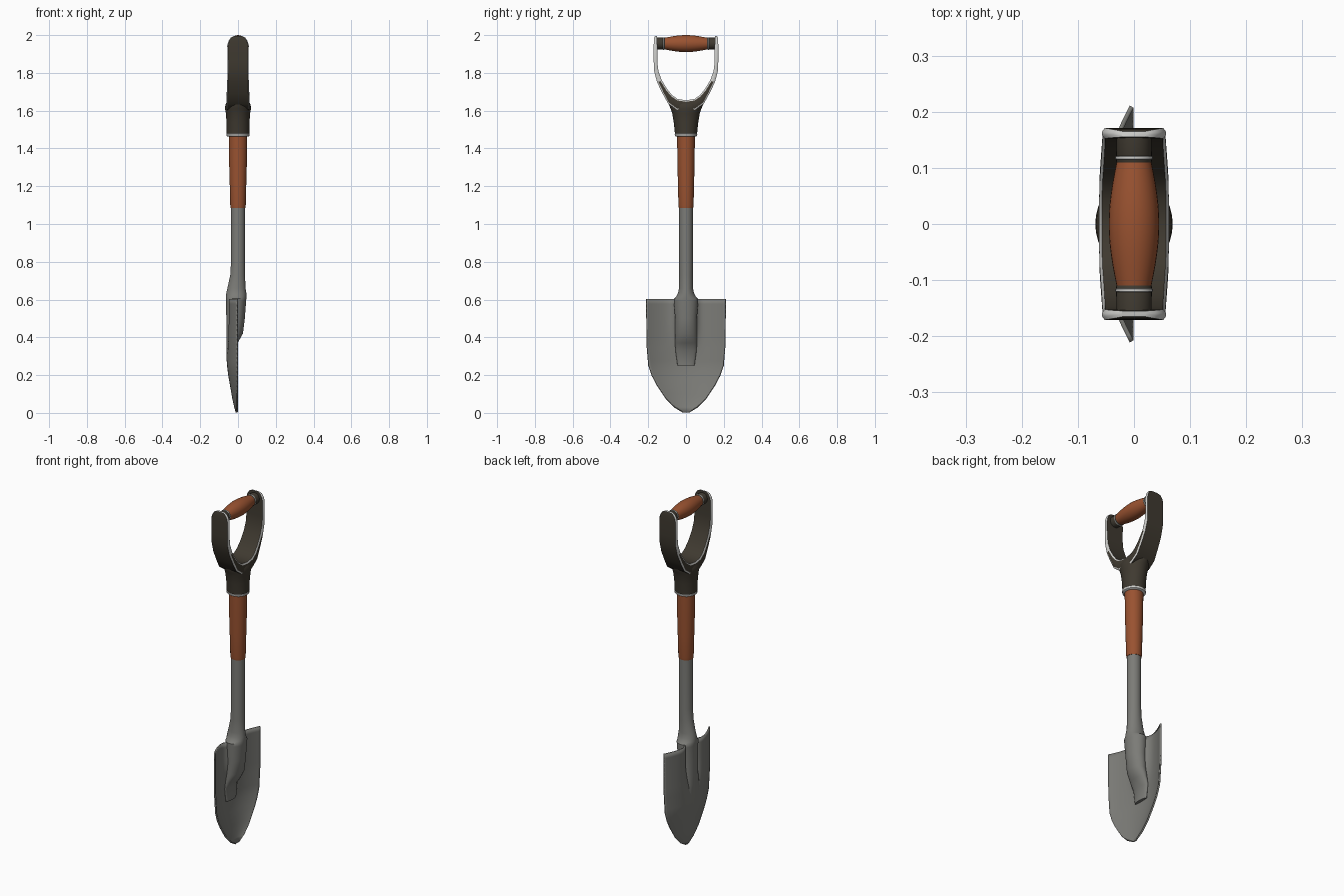
import bpy, bmesh, math
from mathutils import Vector

if "Cube" in bpy.data.objects:
    bpy.data.objects.remove(bpy.data.objects["Cube"])


def material(name, rgb):
    m = bpy.data.materials.new(name)
    m.diffuse_color = (*rgb, 1)
    m.use_nodes = True
    m.node_tree.nodes["Principled BSDF"].inputs["Base Color"].default_value = m.diffuse_color
    return m


STEEL = material("grey_steel", (0.20, 0.20, 0.185))
WOOD = material("brown_wood", (0.32, 0.085, 0.03))
DARK = material("dark_iron", (0.05, 0.042, 0.03))
BRIGHT = material("bright_trim", (0.62, 0.62, 0.60))


def finish(name, bm, mats, angle=40):
    bmesh.ops.recalc_face_normals(bm, faces=bm.faces)
    me = bpy.data.meshes.new(name)
    bm.to_mesh(me)
    bm.free()
    for m in mats:
        me.materials.append(m)
    me.shade_smooth()
    me.set_sharp_from_angle(angle=math.radians(angle))
    ob = bpy.data.objects.new(name, me)
    bpy.context.collection.objects.link(ob)
    return ob


def skin(rings, mat_rule=None, cap_mat=0):
    """Join closed rings of points into a capped tube."""
    bm = bmesh.new()
    vs = [[bm.verts.new(p) for p in r] for r in rings]
    n = len(vs[0])
    for i in range(len(vs) - 1):
        for j in range(n):
            k = (j + 1) % n
            f = bm.faces.new((vs[i][j], vs[i][k], vs[i + 1][k], vs[i + 1][j]))
            f.material_index = mat_rule(i, j) if mat_rule else 0
    for r in (vs[0], vs[-1]):
        bm.faces.new(r).material_index = cap_mat
    return bm


def ellipse_loft(name, rows, mat, n=32):
    """rows: (z, centre x, radius x, radius y)"""
    rings = [[(cx + rx * math.cos(a), ry * math.sin(a), z)
              for a in (2 * math.pi * i / n for i in range(n))]
             for z, cx, rx, ry in rows]
    return finish(name, skin(rings), [mat])


def cross_loft(name, rows, mat, z, n=28):
    """Turned part along y; rows: (y, radius)"""
    rings = [[(r * math.cos(a), y, z + r * math.sin(a))
              for a in (2 * math.pi * i / n for i in range(n))] for y, r in rows]
    return finish(name, skin(rings), [mat])


def lerp_table(table, z):
    for a, b in zip(table, table[1:]):
        if z <= b[0]:
            t = (z - a[0]) / (b[0] - a[0])
            return [p + (q - p) * t for p, q in zip(a, b)]
    return table[-1]


# Blade: dished sheet with a raised socket ridge; (z, half width, depth)
BLADE = [(0.003, 0.014, 0.004), (0.03, 0.06, 0.012), (0.075, 0.105, 0.022),
         (0.15, 0.155, 0.035), (0.20, 0.181, 0.044), (0.25, 0.198, 0.05),
         (0.37, 0.208, 0.052), (0.603, 0.209, 0.052)]
zs = []
for a, b in zip(BLADE, BLADE[1:]):
    n = max(1, round((b[0] - a[0]) / 0.025))
    zs += [a[0] + (b[0] - a[0]) * i / n for i in range(n)]
zs.append(BLADE[-1][0])
bm = bmesh.new()
COLS = 40
grid = []
for z in zs:
    _, w, d = lerp_table(BLADE, z)
    t = min(1, max(0, (z - 0.30) / 0.2))
    bump = 0.075 * t * t * (3 - 2 * t)
    row = []
    for i in range(COLS + 1):
        u = -1 + 2 * i / COLS
        y = u * w
        x = -0.004 - d * (1 - abs(u) ** 2.2) + bump * math.exp(-(y / 0.05) ** 2)
        row.append(bm.verts.new((x, y, z)))
    grid.append(row)
for r0, r1 in zip(grid, grid[1:]):
    for i in range(COLS):
        bm.faces.new((r0[i], r0[i + 1], r1[i + 1], r1[i]))
blade = finish("blade", bm, [STEEL], 60)
sol = blade.modifiers.new("thickness", "SOLIDIFY")
sol.thickness = 0.008
sol.offset = 0

# Socket and steel shaft, running down into the back panel of the blade
ellipse_loft("steel_socket", [
    (0.25, -0.046, 0.013, 0.045), (0.33, -0.046, 0.015, 0.056),
    (0.37, -0.032, 0.030, 0.058), (0.42, -0.018, 0.044, 0.058),
    (0.50, -0.013, 0.049, 0.058), (0.59, -0.010, 0.053, 0.064),
    (0.605, -0.010, 0.054, 0.064), (0.615, -0.010, 0.054, 0.052),
    (0.635, -0.009, 0.053, 0.042), (0.66, -0.008, 0.048, 0.037),
    (0.73, -0.002, 0.039, 0.036), (0.80, 0, 0.037, 0.036),
    (1.095, 0, 0.037, 0.036)], STEEL)

# Wooden shaft
ellipse_loft("wooden_shaft", [
    (1.085, 0, 0.039, 0.038), (1.10, 0, 0.041, 0.040), (1.22, 0, 0.044, 0.043),
    (1.36, 0, 0.048, 0.046), (1.49, 0, 0.049, 0.047)], WOOD)

# Ferrule with a bright ring at the bottom
ellipse_loft("ferrule_ring", [
    (1.463, 0, 0.055, 0.053), (1.467, 0, 0.061, 0.059),
    (1.477, 0, 0.062, 0.060), (1.481, 0, 0.058, 0.056)], BRIGHT)
ellipse_loft("ferrule", [
    (1.472, 0, 0.060, 0.058), (1.54, 0, 0.061, 0.065), (1.585, 0, 0.064, 0.073),
    (1.61, 0, 0.069, 0.081), (1.63, 0, 0.067, 0.090), (1.648, 0, 0.058, 0.092)], DARK)

# Forked yoke: inner (y, z), outer (y, z), half width in x
HALF = [(0, 1.655, 0, 1.60, 0.062), (0.045, 1.662, 0.05, 1.605, 0.062),
        (0.075, 1.683, 0.093, 1.635, 0.061), (0.10, 1.715, 0.124, 1.69, 0.059),
        (0.128, 1.76, 0.153, 1.75, 0.057), (0.146, 1.81, 0.168, 1.805, 0.056),
        (0.152, 1.86, 0.171, 1.86, 0.056), (0.152, 1.945, 0.171, 1.945, 0.057),
        (0.153, 1.97, 0.170, 1.97, 0.050), (0.154, 1.987, 0.168, 1.987, 0.038),
        (0.155, 1.996, 0.165, 1.994, 0.022)]
path = [(-a, b, -c, d, h) for a, b, c, d, h in HALF[:0:-1]] + HALF
rings, thick = [], []
for a, b, c, d, h in path:
    pin, pout = Vector((0, a, b)), Vector((0, c, d))
    t = (pout - pin).length
    thick.append(t)
    s = min(0.35, 0.008 / t)
    side = [(0, 0.92), (s, 1), (1 - s, 1), (1, 0.92)]
    rings.append([pin.lerp(pout, q) + Vector((h * x, 0, 0)) for q, x in side] +
                 [pin.lerp(pout, q) - Vector((h * x, 0, 0)) for q, x in side[::-1]])


def rim(i, j):
    """Bright narrow edges, dark broad faces."""
    if j in (0, 2, 4, 6):
        return 1
    return 1 if j in (1, 5) and max(thick[i], thick[i + 1]) < 0.03 else 0


finish("yoke", skin(rings, rim, 1), [DARK, BRIGHT], 35)

# Cross grip: swelling wooden bar with dark collars and bright rings
GZ = 1.955
cross_loft("wooden_grip", [(-0.115 + 0.23 * i / 16,
                            0.030 + 0.015 * math.cos(math.pi * (i / 16 - 0.5)))
                           for i in range(17)], WOOD, GZ)
for s, label in ((-1, "left"), (1, "right")):
    cross_loft(label + "_collar", [(s * 0.108, 0.030), (s * 0.112, 0.032),
                                   (s * 0.16, 0.031)], DARK, GZ)
    cross_loft(label + "_collar_ring", [(s * 0.115, 0.0318), (s * 0.116, 0.0335),
                                        (s * 0.120, 0.0335), (s * 0.121, 0.0315)], BRIGHT, GZ)
